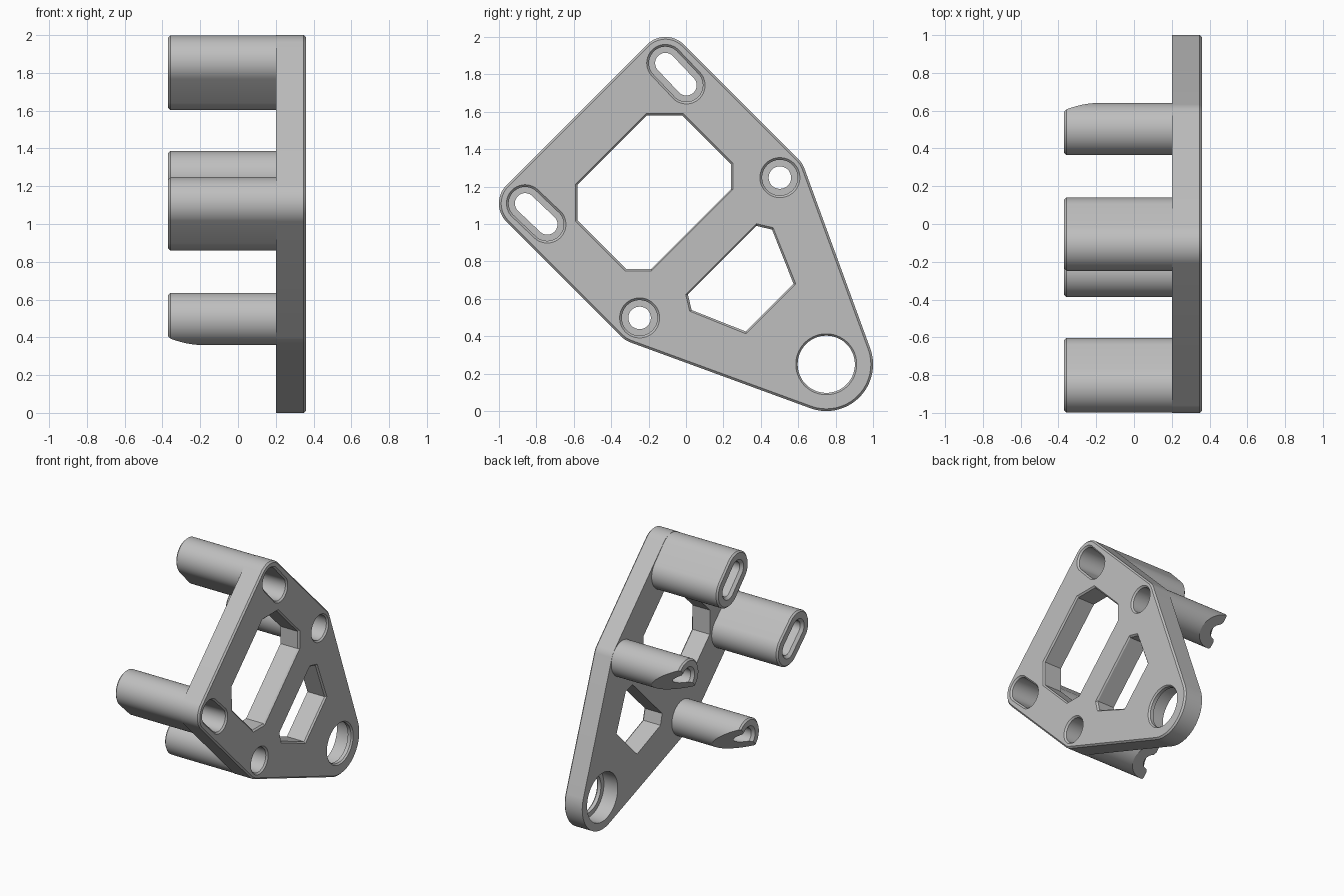
import bpy, bmesh, math
from mathutils import Vector

cube = bpy.data.objects.get("Cube")
if cube:
    bpy.data.objects.remove(cube)

grey = bpy.data.materials.new("light_grey")
grey.use_nodes = True
grey.diffuse_color = (0.52, 0.52, 0.52, 1)
grey.node_tree.nodes["Principled BSDF"].inputs["Base Color"].default_value = grey.diffuse_color

BACK, FACE, TIP = 0.205, 0.36, -0.37
BEVEL = 0.012


def loft(name, layers):
    """Solid skinned through (x, outline) layers, outlines in the y-z plane."""
    bm = bmesh.new()
    rings = [[bm.verts.new((x, p[0], p[1])) for p in pts] for x, pts in layers]
    n = len(rings[0])
    for a, b in zip(rings, rings[1:]):
        for i in range(n):
            j = (i + 1) % n
            bm.faces.new((a[i], a[j], b[j], b[i]))
    bm.faces.new(rings[0])
    bm.faces.new(rings[-1])
    bmesh.ops.recalc_face_normals(bm, faces=bm.faces)
    me = bpy.data.meshes.new(name)
    bm.to_mesh(me)
    bm.free()
    me.materials.append(grey)
    ob = bpy.data.objects.new(name, me)
    bpy.context.collection.objects.link(ob)
    return ob


def hull(circles, grow=0.0, n=64):
    """Rounded outline wrapped round (centre, radius) circles."""
    pts = []
    for i in range(n):
        a = (i + 0.5) * math.tau / n
        d = Vector((math.cos(a), math.sin(a)))
        c, r = max(circles, key=lambda k: k[0].dot(d) + k[1])
        pts.append(c + d * (r + grow))
    return pts


def flip(p):
    """Mirror across the diagonal symmetry axis y + z = 1."""
    return Vector((1 - p[1], 1 - p[0]))


def cut(ob, cutters):
    bpy.context.view_layer.objects.active = ob
    for c in cutters:
        m = ob.modifiers.new("cut", 'BOOLEAN')
        m.operation = 'DIFFERENCE'
        m.solver = 'EXACT'
        m.object = c
        bpy.ops.object.modifier_apply(modifier=m.name)


def scaled(pts, offset):
    mid = sum(pts, Vector((0, 0))) / len(pts)
    return [p + (p - mid).normalized() * offset for p in pts]


def window(name, pts):
    """Cutter for a polygon opening with a bevelled front rim."""
    return loft(name, [(0.1, pts), (FACE - BEVEL, pts),
                       (FACE + BEVEL, scaled(pts, 2 * BEVEL))])


# Mounting points
slot = [Vector((-0.86, 1.11)), Vector((-0.742, 0.998))]
post = [Vector((0.502, 1.248))]
mounts = {"upper_slot": [flip(p) for p in slot], "lower_slot": slot,
          "upper_post": post, "lower_post": [flip(p) for p in post]}
pivot = Vector((0.75, 0.25))

# Plate
outline = [(c, 0.14) for cs in mounts.values() for c in cs] + [(pivot, 0.25)]
plate = loft("plate", [(0.2, hull(outline, n=160)),
                       (FACE - BEVEL, hull(outline, n=160)),
                       (FACE, hull(outline, -BEVEL, n=160))])

# Octagonal and six-sided openings, half described and half mirrored
half_octagon = [Vector(p) for p in ((-0.21, 1.58), (-0.02, 1.58), (0.24, 1.32), (0.24, 1.185))]
half_hexagon = [Vector(p) for p in ((0.375, 0.99), (0.46, 0.97), (0.575, 0.68))]
cutters = [window("opening_cutter", h + [flip(p) for p in reversed(h)])
           for h in (half_octagon, half_hexagon)]

# Bearing seat with a retaining lip at the face
seat = [(0.15, 0.19), (0.32, 0.19), (0.32, 0.153), (FACE - BEVEL, 0.153), (FACE + BEVEL, 0.173)]
cutters.append(loft("bearing_cutter", [(x, hull([(pivot, r)])) for x, r in seat]))
helpers = list(cutters)
bodies = [plate]

# Hollow bosses: slots with plain ends, posts with a slanted tip
toward = Vector((1, -1)).normalized()
side = Vector((1, 1)).normalized()
for name, centres in mounts.items():
    def ring(r):
        return hull([(c, r) for c in centres])
    is_post = len(centres) == 1
    boss = loft(name, [(TIP, ring(0.138 - BEVEL)), (TIP + BEVEL, ring(0.138)), (BACK, ring(0.138))])
    small, wide = (0.06, 0.095) if is_post else (0.055, 0.088)
    bore_profile = [(TIP - 0.01, small + 0.03), (TIP + 0.02, small), (-0.1, small),
                    (-0.1, wide), (FACE - BEVEL, wide), (FACE + BEVEL, wide + 2 * BEVEL)]
    bore = loft("bore_cutter", [(x, ring(r)) for x, r in bore_profile])
    boss_cutters = [bore]
    if is_post:
        wedge = []
        for x in (TIP - 0.05, -0.05):
            depth = 0.004 + (x - TIP) * 0.56
            wedge.append((x, [centres[0] + toward * a + side * b
                              for a, b in ((depth, -0.3), (0.4, -0.3), (0.4, 0.3), (depth, 0.3))]))
        boss_cutters.append(loft("tip_cutter", wedge))
    cut(boss, boss_cutters)
    cutters.append(bore)
    helpers += boss_cutters
    bodies.append(boss)

cut(plate, cutters)
for h in helpers:
    bpy.data.objects.remove(h)

# Smooth round walls, crisp edges
bpy.ops.object.select_all(action='DESELECT')
for ob in bodies:
    ob.select_set(True)
bpy.context.view_layer.objects.active = plate
bpy.ops.object.shade_smooth_by_angle(angle=math.radians(25))
